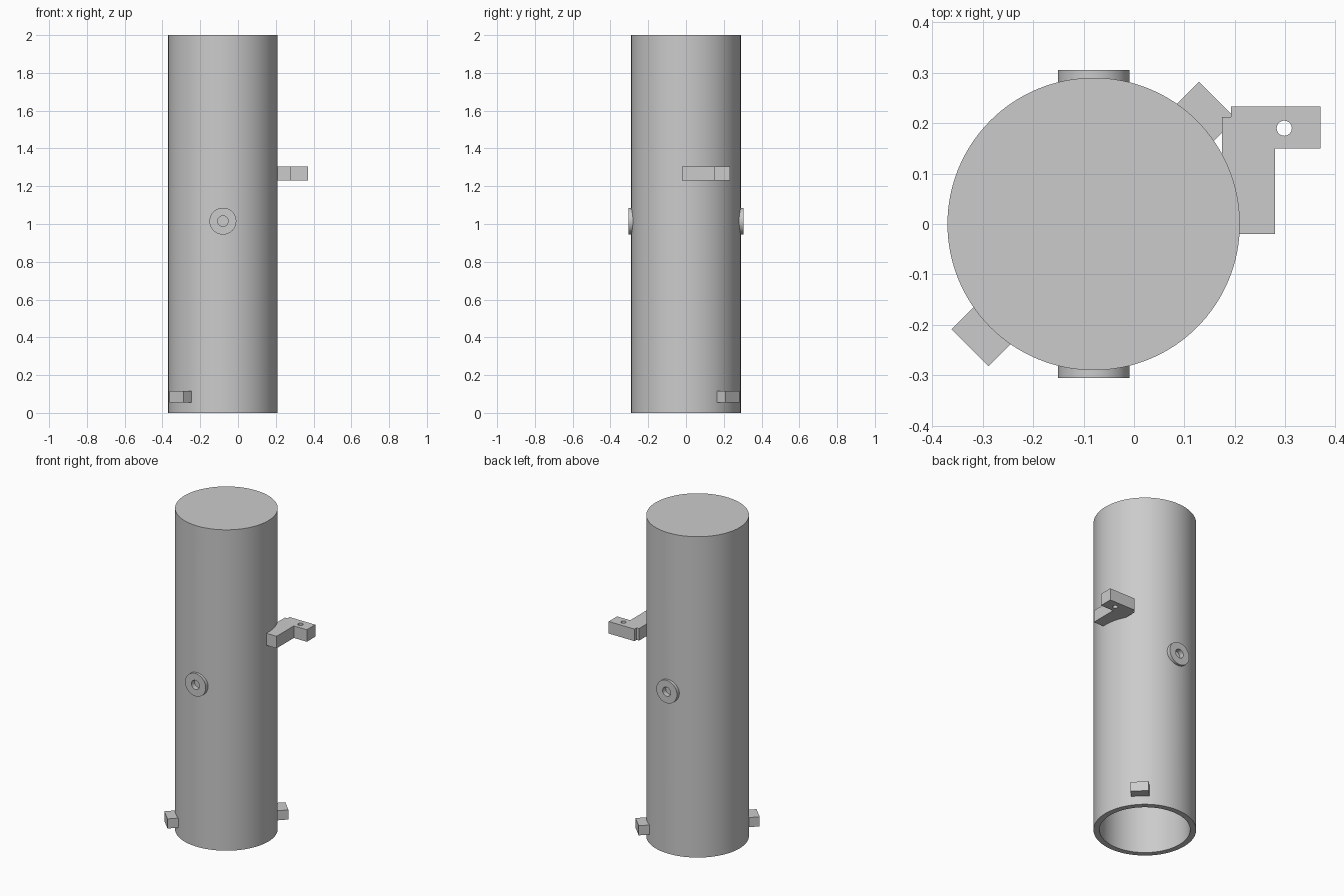
import bpy, bmesh, math
from mathutils import Matrix, Vector

if "Cube" in bpy.data.objects:
    bpy.data.objects.remove(bpy.data.objects["Cube"])

AXIS_X, RADIUS, BORE, HEIGHT = -0.08, 0.29, 0.256, 2.0
BOSS_Z = 1.015

grey = bpy.data.materials.new("plain grey")
grey.use_nodes = True
COLOUR = (0.6, 0.6, 0.6, 1)
grey.diffuse_color = COLOUR
grey.node_tree.nodes["Principled BSDF"].inputs["Base Color"].default_value = COLOUR


def make_object(name, bm):
    bmesh.ops.recalc_face_normals(bm, faces=bm.faces)
    mesh = bpy.data.meshes.new(name)
    bm.to_mesh(mesh)
    bm.free()
    mesh.materials.append(grey)
    obj = bpy.data.objects.new(name, mesh)
    bpy.context.collection.objects.link(obj)
    return obj


def cylinder(name, radius, start, end, segments=64):
    """Closed cylinder between two points."""
    start, end = Vector(start), Vector(end)
    span = end - start
    turn = span.to_track_quat("Z", "Y").to_matrix().to_4x4()
    bm = bmesh.new()
    bmesh.ops.create_cone(bm, cap_ends=True, segments=segments, radius1=radius,
                          radius2=radius, depth=span.length,
                          matrix=Matrix.Translation((start + end) / 2) @ turn)
    return make_object(name, bm)


def prism(name, outline, bottom, top):
    """Upright extrusion of a plan outline."""
    bm = bmesh.new()
    face = bm.faces.new([bm.verts.new((x, y, bottom)) for x, y in outline])
    extruded = bmesh.ops.extrude_face_region(bm, geom=[face])["geom"]
    verts = [v for v in extruded if isinstance(v, bmesh.types.BMVert)]
    bmesh.ops.translate(bm, verts=verts, vec=(0, 0, top - bottom))
    return make_object(name, bm)


def cut(target, cutter):
    mod = target.modifiers.new("cut", "BOOLEAN")
    mod.operation = "DIFFERENCE"
    mod.solver = "EXACT"
    mod.object = cutter
    select(target)
    bpy.ops.object.modifier_apply(modifier=mod.name)


def select(obj):
    bpy.ops.object.select_all(action="DESELECT")
    obj.select_set(True)
    bpy.context.view_layer.objects.active = obj


# Tube: closed at the top, hollow from below
tube = cylinder("tube", RADIUS, (AXIS_X, 0, 0), (AXIS_X, 0, HEIGHT), 128)
cutters = [cylinder("bore_cutter", BORE, (AXIS_X, 0, -0.1),
                    (AXIS_X, 0, HEIGHT - 0.034), 128)]
cut(tube, cutters[0])
parts = [tube]

# Round bosses with blind holes, front and back
for side, name in ((-1, "front"), (1, "back")):
    boss = cylinder(name + "_boss", 0.071, (AXIS_X, side * 0.27, BOSS_Z),
                    (AXIS_X, side * 0.305, BOSS_Z))
    drill = cylinder(name + "_hole_cutter", 0.028, (AXIS_X, side * 0.274, BOSS_Z),
                     (AXIS_X, side * 0.35, BOSS_Z), 48)
    # The boss is drilled right through, the tube wall only part way
    through = cylinder(name + "_boss_cutter", 0.028, (AXIS_X, side * 0.2, BOSS_Z),
                       (AXIS_X, side * 0.35, BOSS_Z), 48)
    cut(boss, through)
    cut(tube, drill)
    cutters += [drill, through]
    parts.append(boss)

# Diagonal foot blocks, on opposite sides near the base
diagonal = Vector((1, 1)).normalized()
across = Vector((-1, 1)).normalized()
for side, name in ((-1, "front_right"), (1, "back_left")):
    outline = [Vector((AXIS_X, 0)) + side * diagonal * r + across * w
               for r, w in ((0.27, -0.052), (0.347, -0.052),
                            (0.347, 0.052), (0.27, 0.052))]
    parts.append(prism(name + "_foot_block", outline, 0.055, 0.115))

# Stepped side bracket with a vertical pin hole
bracket = prism("side_bracket",
                [(0.192, -0.02), (0.28, -0.02), (0.28, 0.15), (0.37, 0.15),
                 (0.37, 0.233), (0.192, 0.233), (0.192, 0.212), (0.175, 0.212),
                 (0.175, 0.12)], 1.23, 1.305)
pin_hole = cylinder("pin_hole_cutter", 0.015, (0.298, 0.19, 1.1), (0.298, 0.19, 1.4), 32)
cut(bracket, pin_hole)
cutters.append(pin_hole)
parts.append(bracket)

for cutter in cutters:
    bpy.data.objects.remove(cutter)
for part in parts:
    select(part)
    bpy.ops.object.shade_smooth_by_angle(angle=math.radians(30))
